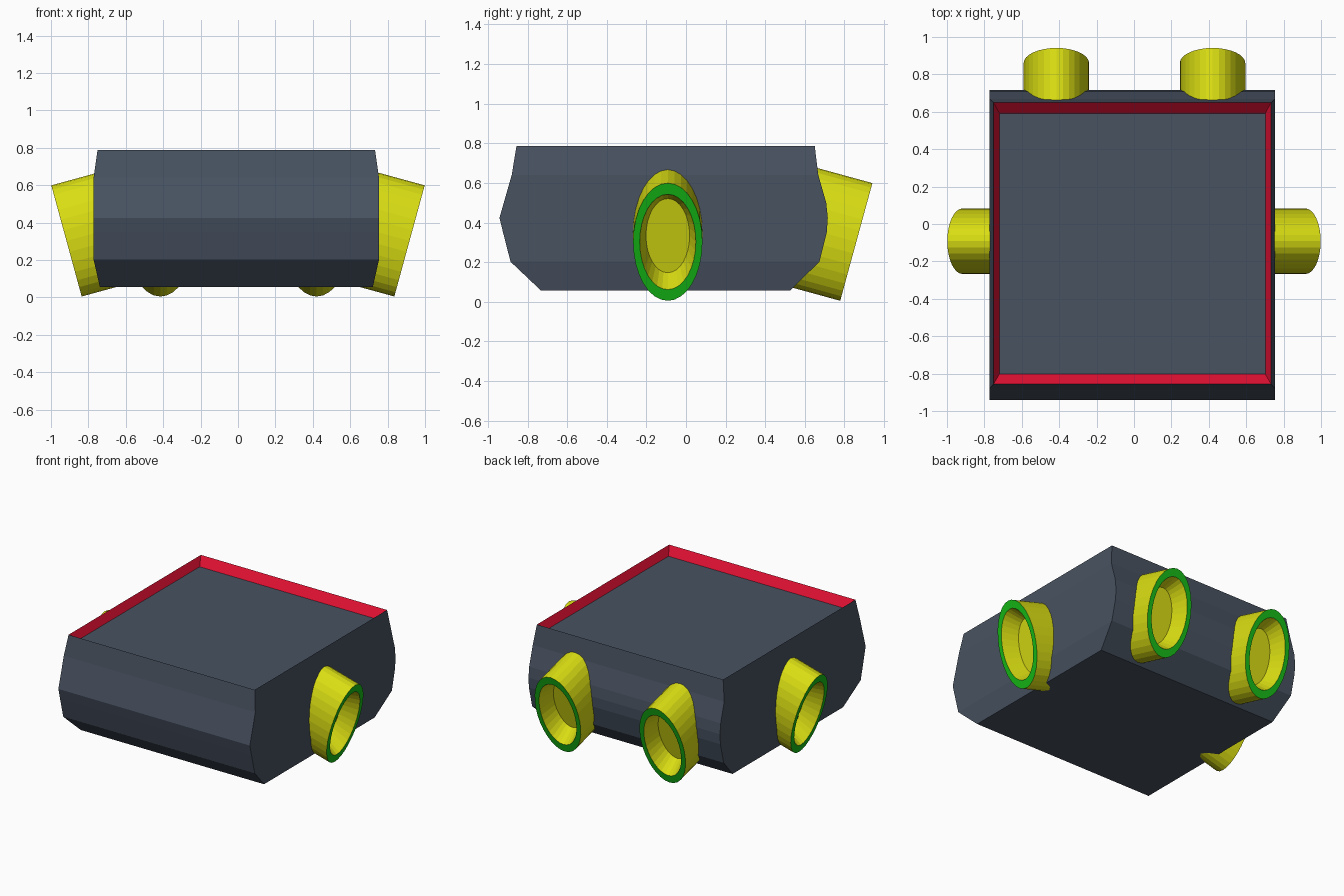
import bpy, bmesh, math
from mathutils import Matrix, Vector

if "Cube" in bpy.data.objects:
    bpy.data.objects.remove(bpy.data.objects["Cube"])


def material(name, color):
    m = bpy.data.materials.new(name)
    m.diffuse_color = (*color, 1)
    m.use_nodes = True
    m.node_tree.nodes["Principled BSDF"].inputs["Base Color"].default_value = m.diffuse_color
    return m


SLATE = material("slate", (0.065, 0.085, 0.12))
RED = material("red", (0.70, 0.005, 0.03))
YELLOW = material("yellow", (0.70, 0.73, 0.006))
GREEN = material("green", (0.008, 0.5, 0.008))


def loft(name, rings, mats, band_mats, caps):
    """Skin a list of closed rings; band_mats gives a material index per band."""
    bm = bmesh.new()
    loops = [[bm.verts.new(p) for p in ring] for ring in rings]
    n = len(loops[0])
    for a, b, mi in zip(loops, loops[1:], band_mats):
        for i in range(n):
            j = (i + 1) % n
            bm.faces.new((a[i], a[j], b[j], b[i])).material_index = mi
    for loop in caps:
        bm.faces.new(loops[loop]).material_index = 0
    bmesh.ops.recalc_face_normals(bm, faces=bm.faces)
    mesh = bpy.data.meshes.new(name)
    bm.to_mesh(mesh)
    bm.free()
    for m in mats:
        mesh.materials.append(m)
    ob = bpy.data.objects.new(name, mesh)
    bpy.context.collection.objects.link(ob)
    return ob


# Body: stacked rectangles (z, front y, back y, half width), ending in the sunken lid
CX = -0.009
rows = [
    (0.057, -0.733, 0.526, 0.730),
    (0.202, -0.886, 0.674, 0.763),
    (0.350, -0.924, 0.711, 0.763),
    (0.424, -0.942, 0.716, 0.763),
    (0.500, -0.920, 0.708, 0.763),
    (0.640, -0.880, 0.668, 0.763),
    (0.787, -0.856, 0.650, 0.742),
    (0.732, -0.803, 0.592, 0.711),
]
rings = [[(CX - w, f, z), (CX + w, f, z), (CX + w, b, z), (CX - w, b, z)]
         for z, f, b, w in rows]
loft("body", rings, [SLATE, RED], [0] * 6 + [1], (0, -1))

# Tubes: oval sleeve, green lip, tapered cup with a floor (distance along axis, scale)
RX, RZ, SEG = 0.175, 0.308, 32
TILT = math.radians(15.3)
sections = [(-0.32, 1.0), (0, 1.0), (0, 0.81), (-0.12, 0.63)]


def tube(name, centre, heading):
    place = (Matrix.Translation(centre) @ Matrix.Rotation(heading, 4, 'Z')
             @ Matrix.Rotation(TILT, 4, 'Y'))
    rings = []
    for d, s in sections:
        angles = [2 * math.pi * i / SEG for i in range(SEG)]
        rings.append([place @ Vector((d, s * RX * math.cos(a), s * RZ * math.sin(a)))
                      for a in angles])
    loft(name, rings, [YELLOW, GREEN], [0, 1, 0], (0, -1))


tube("right_tube", (0.917, -0.092, 0.302), 0)
tube("left_tube", (-0.917, -0.092, 0.302), math.pi)
tube("back_right_tube", (0.42, 0.86, 0.302), math.pi / 2)
tube("back_left_tube", (-0.415, 0.86, 0.302), math.pi / 2)
